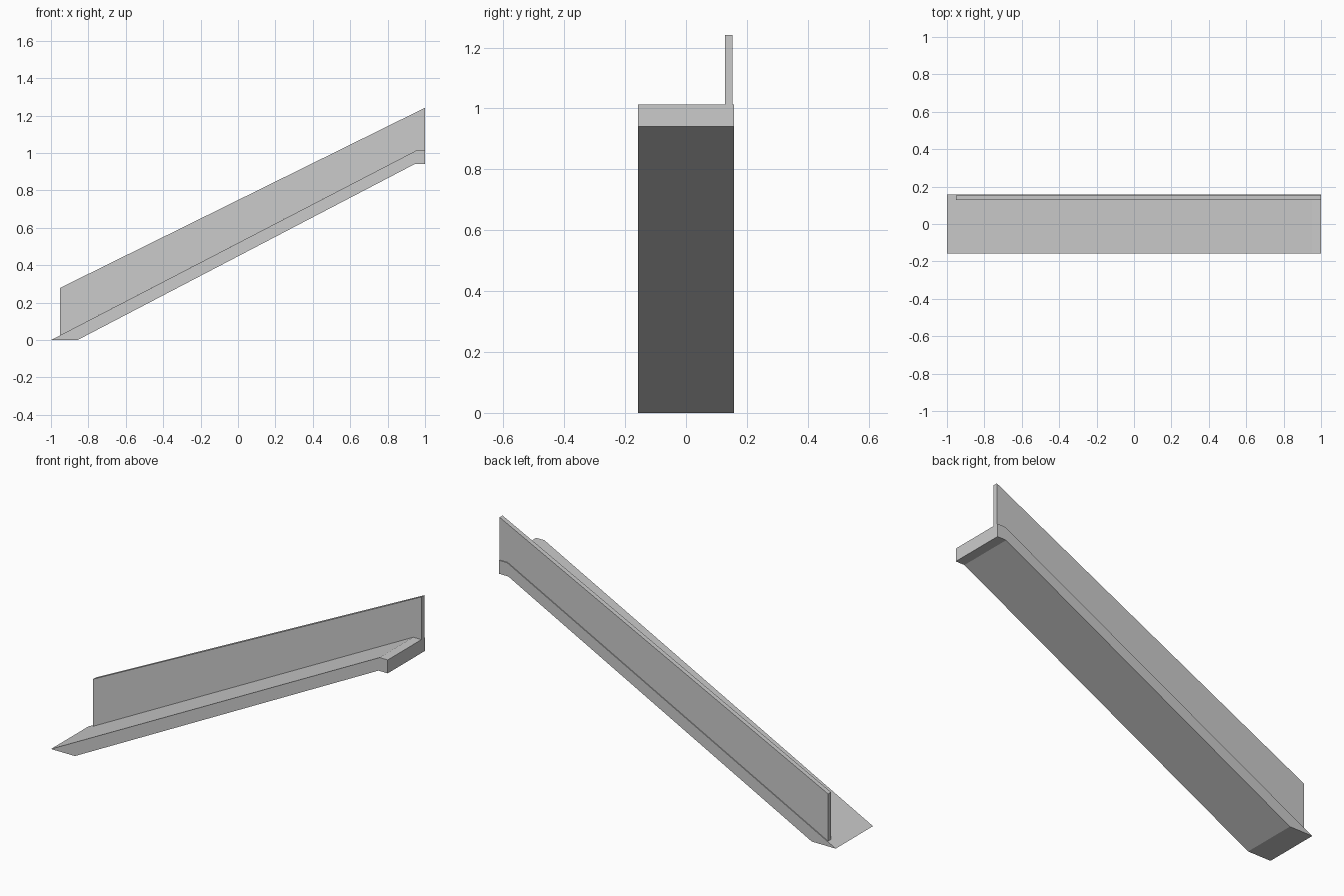
import bpy
import bmesh

if "Cube" in bpy.data.objects:
    bpy.data.objects.remove(bpy.data.objects["Cube"])


def extrude_profile(name, profile, y0, y1):
    """Extrude an x-z outline along y into a closed solid."""
    bm = bmesh.new()
    face = bm.faces.new([bm.verts.new((x, y0, z)) for x, z in profile])
    geom = bmesh.ops.extrude_face_region(bm, geom=[face])["geom"]
    verts = [g for g in geom if isinstance(g, bmesh.types.BMVert)]
    bmesh.ops.translate(bm, vec=(0, y1 - y0, 0), verts=verts)
    bmesh.ops.recalc_face_normals(bm, faces=bm.faces)
    mesh = bpy.data.meshes.new(name)
    bm.to_mesh(mesh)
    bm.free()
    obj = bpy.data.objects.new(name, mesh)
    bpy.context.collection.objects.link(obj)
    return obj


# Sloped slab with a flat foot and a short level landing at the top
extrude_profile("ramp", [(-1, 0), (-0.858, 0), (0.945, 0.941), (1, 0.941),
                         (1, 1.013), (0.952, 1.013)], -0.158, 0.158)

# Thin side wall standing on the ramp along its rear edge
extrude_profile("side_wall", [(-0.951, 0.0255), (0.952, 1.013), (1, 1.013),
                              (1, 1.242), (-0.951, 0.279)], 0.128, 0.153)
